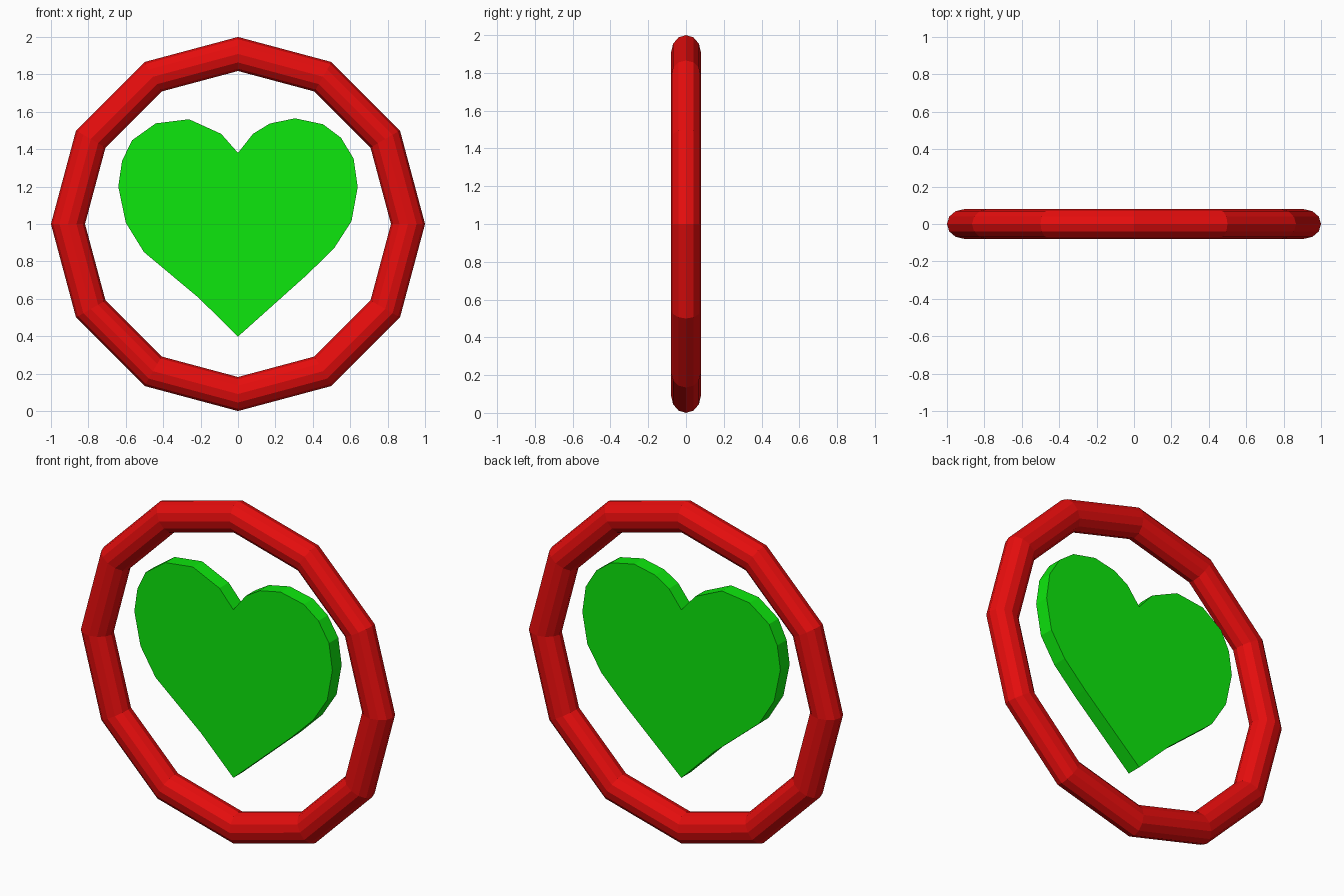
import bpy, bmesh, math

if "Cube" in bpy.data.objects:
    bpy.data.objects.remove(bpy.data.objects["Cube"])


def paint(obj, name, rgb):
    mat = bpy.data.materials.new(name)
    mat.diffuse_color = (*rgb, 1)
    mat.use_nodes = True
    mat.node_tree.nodes["Principled BSDF"].inputs["Base Color"].default_value = mat.diffuse_color
    obj.data.materials.append(mat)


# Ring: low-poly torus standing upright, slightly flattened front to back
bpy.ops.mesh.primitive_torus_add(
    major_segments=12, minor_segments=12,
    major_radius=0.909, minor_radius=0.091,
    location=(0, 0, 1), rotation=(math.pi / 2, 0, 0))
ring = bpy.context.object
ring.name = "ring"
ring.scale.z = 0.079 / 0.091
bpy.ops.object.transform_apply(location=False, rotation=True, scale=True)
ring.data.shade_flat()
paint(ring, "red", (0.8, 0.004, 0.004))

# Heart: hand-cut, slightly uneven outline (x, z), clockwise from the notch
outline = [
    (0, 1.38), (0.08, 1.482), (0.17, 1.537), (0.305, 1.565), (0.455, 1.533),
    (0.55, 1.462), (0.618, 1.35), (0.64, 1.197), (0.607, 1.015),
    (0.515, 0.872), (0.374, 0.733), (0, 0.398),
    (-0.21, 0.605), (-0.503, 0.85), (-0.6, 1.007), (-0.64, 1.2),
    (-0.62, 1.337), (-0.567, 1.447), (-0.44, 1.538), (-0.262, 1.56),
    (-0.09, 1.482),
]
HALF_THICKNESS = 0.043

bm = bmesh.new()
face = bm.faces.new([bm.verts.new((x, -HALF_THICKNESS, z)) for x, z in outline])
result = bmesh.ops.extrude_face_region(bm, geom=[face], use_keep_orig=True)
moved = [g for g in result["geom"] if isinstance(g, bmesh.types.BMVert)]
bmesh.ops.translate(bm, verts=moved, vec=(0, 2 * HALF_THICKNESS, 0))
bmesh.ops.recalc_face_normals(bm, faces=bm.faces)
mesh = bpy.data.meshes.new("heart")
bm.to_mesh(mesh)
bm.free()
heart = bpy.data.objects.new("heart", mesh)
bpy.context.collection.objects.link(heart)
paint(heart, "green", (0.004, 0.8, 0.004))
